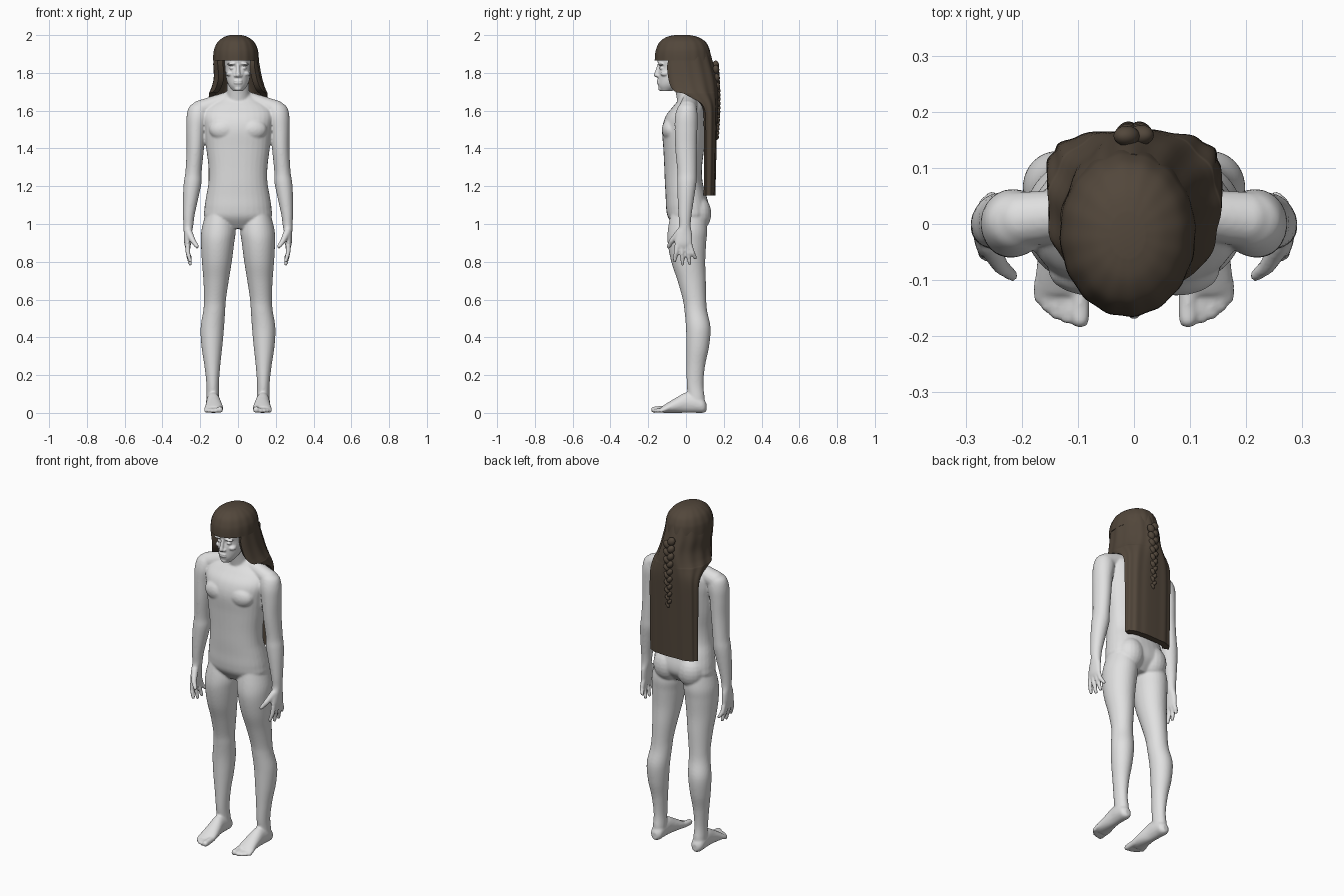
import bpy, bmesh, math
from mathutils import Vector, Matrix

if "Cube" in bpy.data.objects:
    bpy.data.objects.remove(bpy.data.objects["Cube"], do_unlink=True)


def material(name, rgb):
    m = bpy.data.materials.new(name)
    m.use_nodes = True
    m.diffuse_color = (*rgb, 1)
    node = m.node_tree.nodes["Principled BSDF"]
    node.inputs["Base Color"].default_value = (*rgb, 1)
    node.inputs["Roughness"].default_value = 0.7
    return m


skin = material("pale grey skin", (0.75, 0.75, 0.75))
brown = material("dark brown hair", (0.085, 0.063, 0.044))


def finish(bm, name, mat, voxel=0):
    """Turn a bmesh into an object; a voxel size fuses its parts into one skin."""
    bmesh.ops.recalc_face_normals(bm, faces=bm.faces)
    me = bpy.data.meshes.new(name)
    bm.to_mesh(me)
    bm.free()
    me.materials.append(mat)
    ob = bpy.data.objects.new(name, me)
    bpy.context.collection.objects.link(ob)
    bpy.ops.object.select_all(action='DESELECT')
    ob.select_set(True)
    bpy.context.view_layer.objects.active = ob
    if voxel:
        me.shade_smooth()
        mod = ob.modifiers.new("fuse", 'REMESH')
        mod.mode, mod.voxel_size, mod.use_smooth_shade = 'VOXEL', voxel, True
        mod = ob.modifiers.new("soften", 'SMOOTH')
        mod.factor, mod.iterations = 0.5, 5
    else:
        bpy.ops.object.shade_smooth_by_angle(angle=math.radians(50))
    return ob


def resample(rows, steps=5):
    """Catmull-Rom interpolation between rows of numbers."""
    rows = [Vector(r) for r in rows]
    out = []
    for i in range(len(rows) - 1):
        a, b, c, d = rows[max(i - 1, 0)], rows[i], rows[i + 1], rows[min(i + 2, len(rows) - 1)]
        for k in range(steps):
            t = k / steps
            out.append(b + (c - a) * (t / 2) + (a * 2 - b * 5 + c * 4 - d) * (t * t / 2)
                       + (b * 3 - a - c * 3 + d) * (t ** 3 / 2))
    return out + [rows[-1]]


def skin_rings(bm, rings):
    loops = [[bm.verts.new(p) for p in r] for r in rings]
    n = len(loops[0])
    for a, b in zip(loops, loops[1:]):
        for i in range(n):
            j = (i + 1) % n
            bm.faces.new((a[i], a[j], b[j], b[i]))
    bm.faces.new(loops[0])
    bm.faces.new(loops[-1])


def power(v, p):
    return math.copysign(abs(v) ** p, v)


def loft(bm, rows, side=1, upright=True, p=1.0, n=32):
    """Rows of x, y, z, half width, half depth (or half height for a foot)."""
    rings = []
    for x, y, z, a, b in resample(rows):
        pts = []
        for i in range(n):
            t = math.tau * i / n
            u, v = a * power(math.cos(t), p), b * power(math.sin(t), p)
            pts.append((side * (x + u), y + v, z) if upright else (side * (x + u), y, z + v))
        rings.append(pts)
    skin_rings(bm, rings)


def ball(bm, centre, radii, side=1, tilt=0):
    m = (Matrix.Translation((centre[0] * side, centre[1], centre[2]))
         @ Matrix.Rotation(tilt * side, 4, 'Y') @ Matrix.Diagonal((*radii, 1)))
    bmesh.ops.create_uvsphere(bm, u_segments=20, v_segments=12, radius=1, matrix=m)


def limb(bm, points, radii, side=1):
    """Round tapered limb with ball joints."""
    pts = [Vector((p[0] * side, p[1], p[2])) for p in points]
    for p, r in zip(pts, radii):
        ball(bm, p, (r, r, r))
    for i in range(len(pts) - 1):
        d = pts[i + 1] - pts[i]
        m = Matrix.Translation((pts[i] + pts[i + 1]) / 2) @ d.to_track_quat('Z', 'Y').to_matrix().to_4x4()
        bmesh.ops.create_cone(bm, cap_ends=True, segments=16, radius1=radii[i],
                              radius2=radii[i + 1], depth=d.length, matrix=m)


# Torso and neck
body = bmesh.new()
loft(body, [(0, .01, .975, .08, .06), (0, .012, 1.03, .172, .105), (0, .01, 1.08, .178, .115),
            (0, 0, 1.15, .168, .108), (0, -.012, 1.22, .156, .1), (0, -.015, 1.3, .156, .1),
            (0, -.012, 1.4, .168, .108), (0, -.01, 1.5, .178, .116), (0, -.002, 1.57, .188, .106),
            (0, .015, 1.62, .17, .085), (0, .022, 1.66, .11, .06), (0, .02, 1.69, .065, .05)], p=.88)
loft(body, [(0, .03, 1.6, .075, .07), (0, .012, 1.67, .064, .062), (0, -.005, 1.73, .058, .057),
            (0, -.02, 1.8, .056, .06)])

for s in (1, -1):
    # Shoulder slope, chest and seat
    limb(body, [(.04, .025, 1.665), (.2, .008, 1.605)], [.04, .05], s)
    ball(body, (.075, -.083, 1.5), (.078, .045, .058), s)
    ball(body, (.078, .06, 1.055), (.08, .074, .095), s)
    # Arm
    loft(body, [(.2, .005, 1.645, .025, .025), (.207, .005, 1.62, .052, .048), (.214, .002, 1.57, .058, .06),
                (.222, 0, 1.5, .051, .06), (.226, 0, 1.4, .046, .057), (.235, .005, 1.28, .043, .051),
                (.24, .004, 1.22, .047, .051), (.249, 0, 1.15, .042, .045), (.26, -.005, 1.05, .031, .035),
                (.263, -.006, .99, .026, .031), (.266, -.01, .95, .021, .042), (.267, -.013, .9, .018, .048),
                (.265, -.013, .875, .014, .046)], s)
    # Fingers and thumb
    for base, tip, z in ((-.047, -.06, .805), (-.024, -.018, .788), (0, .02, .79), (.021, .05, .82)):
        limb(body, [(.266, base, .885), (.265, (base + tip) / 2, .845), (.253, tip, z)], [.014, .0125, .01], s)
    limb(body, [(.26, -.035, .955), (.238, -.075, .91), (.217, -.092, .88)], [.02, .015, .011], s)
    # Leg
    loft(body, [(.1, .01, 1.06, .07, .09), (.103, .008, .97, .09, .104), (.108, .005, .9, .088, .102),
                (.112, .012, .8, .079, .09), (.116, .03, .7, .067, .075), (.122, .045, .6, .058, .062),
                (.126, .052, .54, .058, .06), (.136, .065, .45, .062, .065), (.138, .062, .35, .055, .06),
                (.136, .052, .25, .042, .049), (.134, .048, .15, .033, .044), (.133, .055, .08, .034, .044),
                (.133, .058, .03, .035, .042)], s)
    # Foot and toes
    loft(body, [(.133, .108, .03, .016, .022), (.133, .09, .038, .034, .038), (.133, .05, .05, .037, .05),
                (.131, 0, .054, .037, .054), (.128, -.05, .041, .043, .041), (.127, -.1, .026, .049, .026),
                (.127, -.125, .018, .046, .018)], s, upright=False)
    for x, y, r in ((.096, -.169, .017), (.12, -.168, .011), (.139, -.16, .011), (.155, -.147, .011), (.169, -.131, .011)):
        limb(body, [(x, -.105, .022), (x, y, r)], [r, r], s)
finish(body, "body", skin, .006)

# Head with jaw, nose, mouth, brows, eyes and cheeks
head = bmesh.new()
loft(head, [(0, -.105, 1.703, .026, .028), (0, -.086, 1.73, .047, .061), (0, -.066, 1.76, .06, .083),
            (0, -.045, 1.8, .067, .103), (0, -.04, 1.83, .07, .101), (0, -.035, 1.86, .072, .116),
            (0, -.03, 1.9, .073, .12), (0, -.03, 1.95, .058, .095), (0, -.03, 1.975, .03, .05)])
limb(head, [(0, -.143, 1.845), (0, -.153, 1.805), (0, -.157, 1.789)], [.008, .011, .013])
for z in (1.757, 1.747):
    ball(head, (0, -.145, z), (.024, .01, .007))
ball(head, (0, -.132, 1.717), (.02, .015, .014))
for s in (1, -1):
    ball(head, (.013, -.148, 1.785), (.01, .01, .008), s)
    ball(head, (.032, -.134, 1.848), (.028, .017, .008), s, .12)
    ball(head, (.031, -.127, 1.825), (.014, .014, .009), s)
    ball(head, (.042, -.112, 1.795), (.022, .024, .014), s)
finish(head, "head", skin, .004)

# Hair cap with fringe
cap = bmesh.new()
rings = []
for z, rx, ry, y in resample([(2, .03, .04, -.02), (1.99, .062, .082, -.02), (1.965, .095, .12, -.018),
                              (1.93, .113, .139, -.017), (1.9, .119, .146, -.017), (1.865, .121, .149, -.016)]):
    ring = []
    for i in range(96):
        t = math.tau * i / 96
        f = 1 + .008 * math.sin(16 * t)
        ring.append((-.011 + f * rx * math.cos(t), y + f * ry * math.sin(t), z))
    rings.append(ring)
skin_rings(cap, rings)
finish(cap, "hair_cap", brown)

# Long hair: open shell round the sides of the face that narrows into a back curtain
long_hair = bmesh.new()
rings = []
for z, x, y, rx, ry, reach, p in resample([
        (1.92, -.011, -.015, .112, .138, 112, 1), (1.85, -.01, -.01, .121, .152, 126, 1),
        (1.78, -.002, 0, .126, .16, 127, 1), (1.73, 0, .01, .138, .157, 125, .95),
        (1.7, 0, .02, .15, .148, 118, .9), (1.685, 0, .03, .154, .138, 100, .85),
        (1.62, 0, .075, .155, .092, 84, .7), (1.5, 0, .08, .155, .083, 82, .62),
        (1.3, 0, .08, .154, .078, 80, .6), (1.15, 0, .08, .154, .074, 80, .6)]):
    ring = []
    for way, gap in ((1, 0), (-1, .035)):
        for i in range(61):
            t = way * math.radians(reach) * (i / 30 - 1)
            f = 1 + (0 if gap else .018 * math.sin(13 * t + .4))
            ring.append((x + f * (rx - gap) * power(math.sin(t), p),
                         y + f * (ry - gap) * power(math.cos(t), p), z))
    rings.append(ring)
skin_rings(long_hair, rings)
finish(long_hair, "long_hair", brown)

# Braid down the back of the hair
braid = bmesh.new()
count = 18
for i in range(count):
    k = i / (count - 1)
    w = .022 * (1 - .55 * k)
    ball(braid, (.6 * w, .157 + .008 * math.sin(math.pi * k), 1.84 - .38 * k), (w, .018, .026 - .008 * k),
         1 if i % 2 else -1, .6)
finish(braid, "braid", brown)
